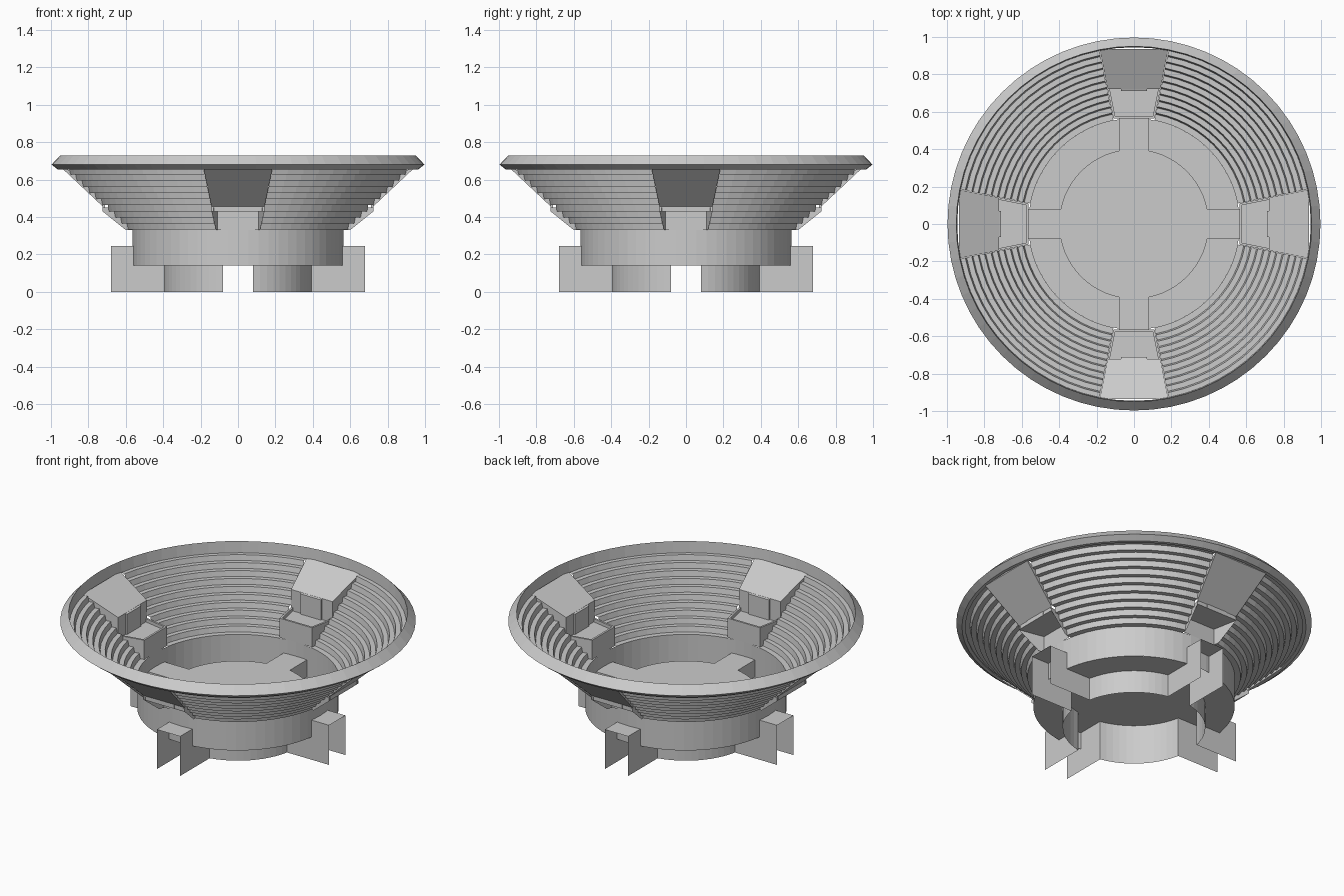
import bpy, bmesh, math
from mathutils import Matrix

if "Cube" in bpy.data.objects:
    bpy.data.objects.remove(bpy.data.objects["Cube"])

SEG = 64
GAP = math.radians(11.25)      # half angle of each entrance gap
W = 0.08                       # half width of the corridors
SLOPE = math.tan(GAP)


def finish(name, bm, quarters=True):
    """Weld, optionally repeat four times around z, and make the object."""
    if quarters:
        base = bm.faces[:]
        for k in range(1, 4):
            d = bmesh.ops.duplicate(bm, geom=base)
            verts = [g for g in d["geom"] if isinstance(g, bmesh.types.BMVert)]
            bmesh.ops.rotate(bm, verts=verts, cent=(0, 0, 0),
                             matrix=Matrix.Rotation(k * math.pi / 2, 3, 'Z'))
    bmesh.ops.remove_doubles(bm, verts=bm.verts[:], dist=0.0004)
    bmesh.ops.recalc_face_normals(bm, faces=bm.faces[:])
    me = bpy.data.meshes.new(name)
    bm.to_mesh(me)
    bm.free()
    ob = bpy.data.objects.new(name, me)
    bpy.context.collection.objects.link(ob)
    return ob


def lathe(bm, profile, limits, n):
    """Sweep (r, z) points; limits(r) gives the start and end angle."""
    rows = []
    for r, z in profile:
        a, b = limits(r)
        rows.append([bm.verts.new((r * math.cos(a + (b - a) * i / n),
                                   r * math.sin(a + (b - a) * i / n), z))
                     for i in range(n + 1)])
    for p, q in zip(rows, rows[1:]):
        for i in range(n):
            bm.faces.new((p[i], p[i + 1], q[i + 1], q[i]))


def poly(bm, pts):
    return bm.faces.new([bm.verts.new(p) for p in pts])


def wedge(bm, profile, half):
    """Closed prism from (y, z) points; half(y) is the half width."""
    left = [(-half(y), y, z) for y, z in profile]
    right = [(half(y), y, z) for y, z in profile]
    poly(bm, left)
    poly(bm, right)
    n = len(profile)
    for i in range(n):
        j = (i + 1) % n
        poly(bm, (left[i], left[j], right[j], right[i]))


full = lambda r: (0, 2 * math.pi)
stand = lambda r: (GAP, math.pi / 2 - GAP)
beside = lambda r: (math.asin(W / r), math.pi / 2 - math.asin(W / r))
radial = lambda y: y * SLOPE * 0.985

# stepped seating, four stands
bm = bmesh.new()
steps = [(0.565, 0.332)]
r, z = 0.598, 0.332
for i in range(10):
    steps += [(r, z), (r + 0.007, z + 0.0328)]
    r, z = r + 0.035, z + 0.0328
steps.append((0.95, z))
lathe(bm, steps, stand, 12)
finish("seating_stands", bm)

# top rim
bm = bmesh.new()
lathe(bm, [(0.945, 0.655), (0.95, 0.73), (0.997, 0.68), (0.965, 0.655),
           (0.945, 0.655)], full, SEG)
finish("rim", bm, False)

# drum wall
bm = bmesh.new()
lathe(bm, [(0.565, 0.14), (0.565, 0.332)], full, SEG)
finish("drum_wall", bm, False)

# lower floor ring between the corridors
bm = bmesh.new()
lathe(bm, [(0.4, 0.14), (0.565, 0.14)], beside, 12)
finish("floor_ring", bm)

# raised centre platform: open bottom, wall broken by the corridors
bm = bmesh.new()
lathe(bm, [(0.4, 0.0), (0.4, 0.245)], beside, 12)
finish("platform_wall", bm)
bm = bmesh.new()
bmesh.ops.create_circle(bm, cap_ends=True, radius=0.4, segments=SEG,
                        matrix=Matrix.Translation((0, 0, 0.245)))
finish("platform_top", bm, False)

# corridors: two thin walls and a roof
bm = bmesh.new()
y0, y1, h = 0.39, 0.68, 0.245
for s in (-W, W):
    poly(bm, [(s, y0, 0), (s, y1, 0), (s, y1, h), (s, y0, h)])
poly(bm, [(-W, y0, h), (W, y0, h), (W, y1, h), (-W, y1, h)])
finish("corridors", bm)

# entrance canopies under the rim
bm = bmesh.new()
wedge(bm, [(0.722, 0.43), (0.722, 0.56), (0.935, 0.665), (0.935, 0.655),
           (0.722, 0.455)], radial)
finish("entrance_canopies", bm)

# shallow front panel on each canopy
bm = bmesh.new()
wedge(bm, [(0.712, 0.43), (0.712, 0.555), (0.724, 0.56), (0.724, 0.43)],
      lambda y: 0.07)
finish("canopy_panels", bm)

# balcony: deck, front wall, side panels
bm = bmesh.new()
a, b, d = 0.565, 0.724, 0.43
ha, hb = radial(a), radial(b)
poly(bm, [(-ha, a, d), (ha, a, d), (hb, b, d), (-hb, b, d)])
poly(bm, [(-ha, a, 0.33), (ha, a, 0.33), (ha, a, d), (-ha, a, d)])
for s in (-1, 1):
    poly(bm, [(s * ha, a, 0.33), (s * radial(0.6), 0.6, 0.33),
              (s * hb, b, d), (s * ha, a, d)])
finish("balconies", bm)

# parapet lip around the balcony
bm = bmesh.new()
wedge(bm, [(a, d), (a, d + 0.02), (a + 0.012, d + 0.02), (a + 0.012, d)], radial)
t = 0.012
for s in (-1, 1):
    o = [(s * ha, a), (s * hb, b)]
    i = [(s * (ha - t), a), (s * (hb - t), b)]
    for p, q in ((o[0], o[1]), (i[0], i[1])):
        poly(bm, [(*p, d), (*q, d), (*q, d + 0.02), (*p, d + 0.02)])
    poly(bm, [(*p, d + 0.02) for p in (o[0], o[1], i[1], i[0])])
finish("balcony_parapets", bm)
